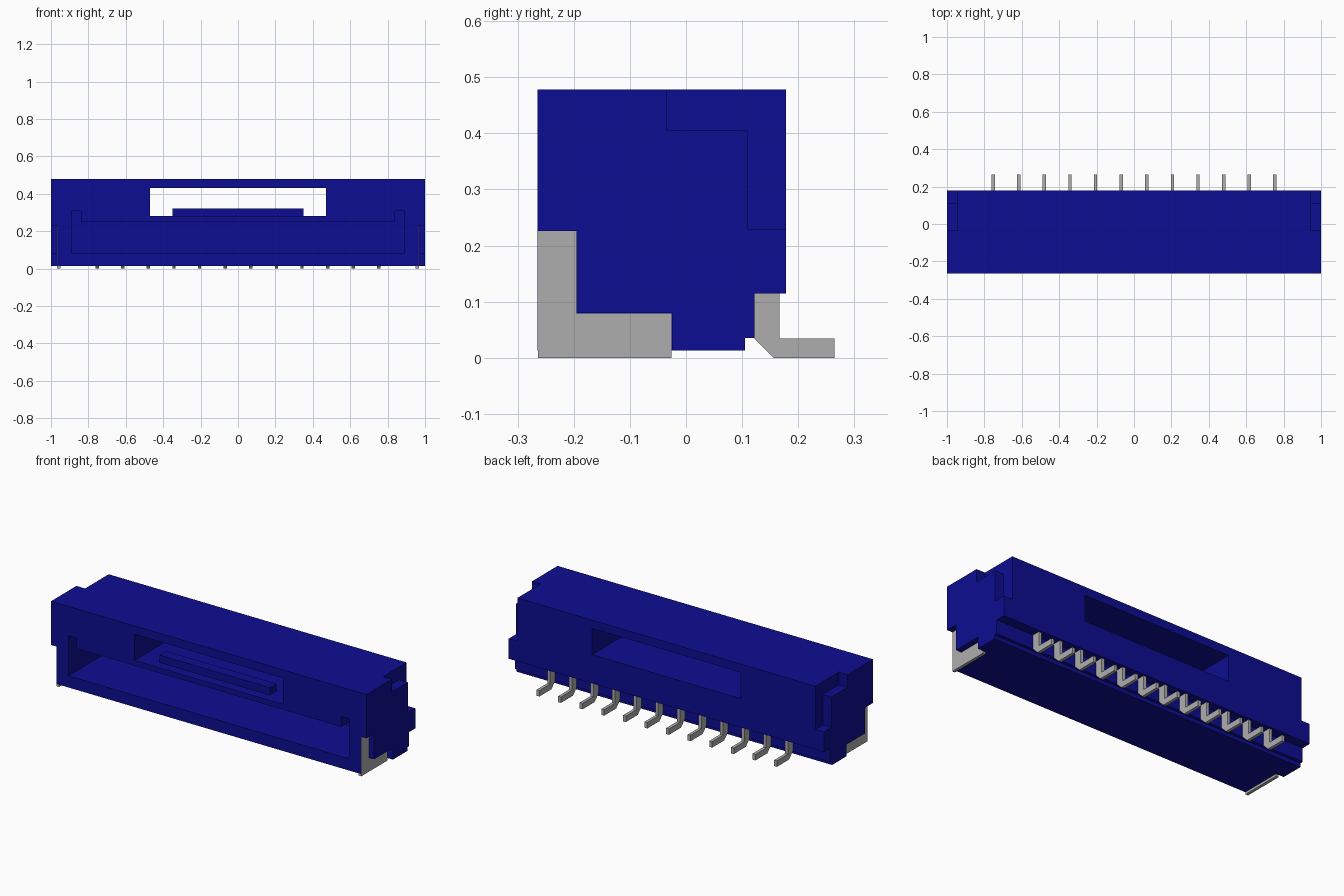
import bpy, bmesh

if "Cube" in bpy.data.objects:
    bpy.data.objects.remove(bpy.data.objects["Cube"], do_unlink=True)


def material(name, rgb, metallic=0.0):
    m = bpy.data.materials.new(name)
    m.use_nodes = True
    m.diffuse_color = (*rgb, 1)
    m.node_tree.nodes["Principled BSDF"].inputs["Base Color"].default_value = (*rgb, 1)
    return m


blue = material("housing_blue", (0.004, 0.004, 0.29))
grey = material("metal_grey", (0.42, 0.42, 0.42))


def prism(name, profile, axis, a, b, mat):
    """Extrude a flat profile along x (profile is y,z) or y (profile is x,z)."""
    def place(p, t):
        return (t, p[0], p[1]) if axis == "x" else (p[0], t, p[1])
    bm = bmesh.new()
    face = bm.faces.new([bm.verts.new(place(p, a)) for p in profile])
    new = bmesh.ops.extrude_face_region(bm, geom=[face])["geom"]
    shift = (b - a, 0, 0) if axis == "x" else (0, b - a, 0)
    bmesh.ops.translate(bm, vec=shift,
                        verts=[v for v in new if isinstance(v, bmesh.types.BMVert)])
    bmesh.ops.recalc_face_normals(bm, faces=bm.faces)
    mesh = bpy.data.meshes.new(name)
    bm.to_mesh(mesh)
    bm.free()
    mesh.materials.append(mat)
    obj = bpy.data.objects.new(name, mesh)
    bpy.context.collection.objects.link(obj)
    return obj


def rect(a0, a1, b0, b1):
    return [(a0, b0), (a1, b0), (a1, b1), (a0, b1)]


def cut(obj, cutter):
    mod = obj.modifiers.new("cut", "BOOLEAN")
    mod.operation = "DIFFERENCE"
    mod.solver = "EXACT"
    mod.object = cutter
    bpy.context.view_layer.objects.active = obj
    bpy.ops.object.modifier_apply(modifier=mod.name)
    bpy.data.objects.remove(cutter, do_unlink=True)


# Housing: side profile with stepped underside at the back
housing = prism("housing", [
    (-0.265, 0.013), (0.105, 0.013), (0.105, 0.035), (0.122, 0.035),
    (0.122, 0.115), (0.178, 0.115), (0.178, 0.478), (-0.265, 0.478)],
    "x", -1, 1, blue)

# Front mating cavity with raised key slots in its upper corners
cut(housing, prism("cavity_cutter", [
    (-0.89, 0.08), (0.89, 0.08), (0.89, 0.31), (0.84, 0.31),
    (0.84, 0.25), (-0.84, 0.25), (-0.84, 0.31), (-0.89, 0.31)],
    "y", -0.4, 0.07, blue))

# Latch window right through the housing
cut(housing, prism("window_cutter", rect(-0.47, 0.47, 0.28, 0.43), "y", -0.4, 0.4, blue))

for s in (-1, 1):
    # Stepped recess at the upper back corner of each end
    cut(housing, prism("corner_cutter", [
        (-0.035, 0.405), (0.11, 0.405), (0.11, 0.23), (0.4, 0.23),
        (0.4, 0.6), (-0.035, 0.6)], "x", s * 0.945, s * 1.1, blue))
    # Pocket for the solder tab
    cut(housing, prism("tab_cutter", [
        (-0.4, -0.1), (-0.025, -0.1), (-0.025, 0.08), (-0.195, 0.08),
        (-0.195, 0.227), (-0.4, 0.227)], "x", s * 0.965, s * 1.1, blue))
    # L-shaped solder tab
    prism("solder_tab_left" if s > 0 else "solder_tab_right", [
        (-0.264, 0), (-0.026, 0), (-0.026, 0.079), (-0.195, 0.079),
        (-0.195, 0.226), (-0.264, 0.226)], "x", s * 0.95, s * 0.967, grey)

# Latch ridge on the window floor
prism("latch_ridge", rect(-0.35, 0.35, 0.275, 0.322), "y", -0.21, -0.15, blue)

# Row of bent solder pins along the back
pin_profile = [(0.122, 0.13), (0.122, 0.034), (0.156, 0), (0.265, 0),
               (0.265, 0.034), (0.167, 0.034), (0.167, 0.13)]
for i in range(12):
    x = (i - 5.5) * 0.137
    prism(f"pin_{i + 1}", pin_profile, "x", x - 0.009, x + 0.009, grey)
